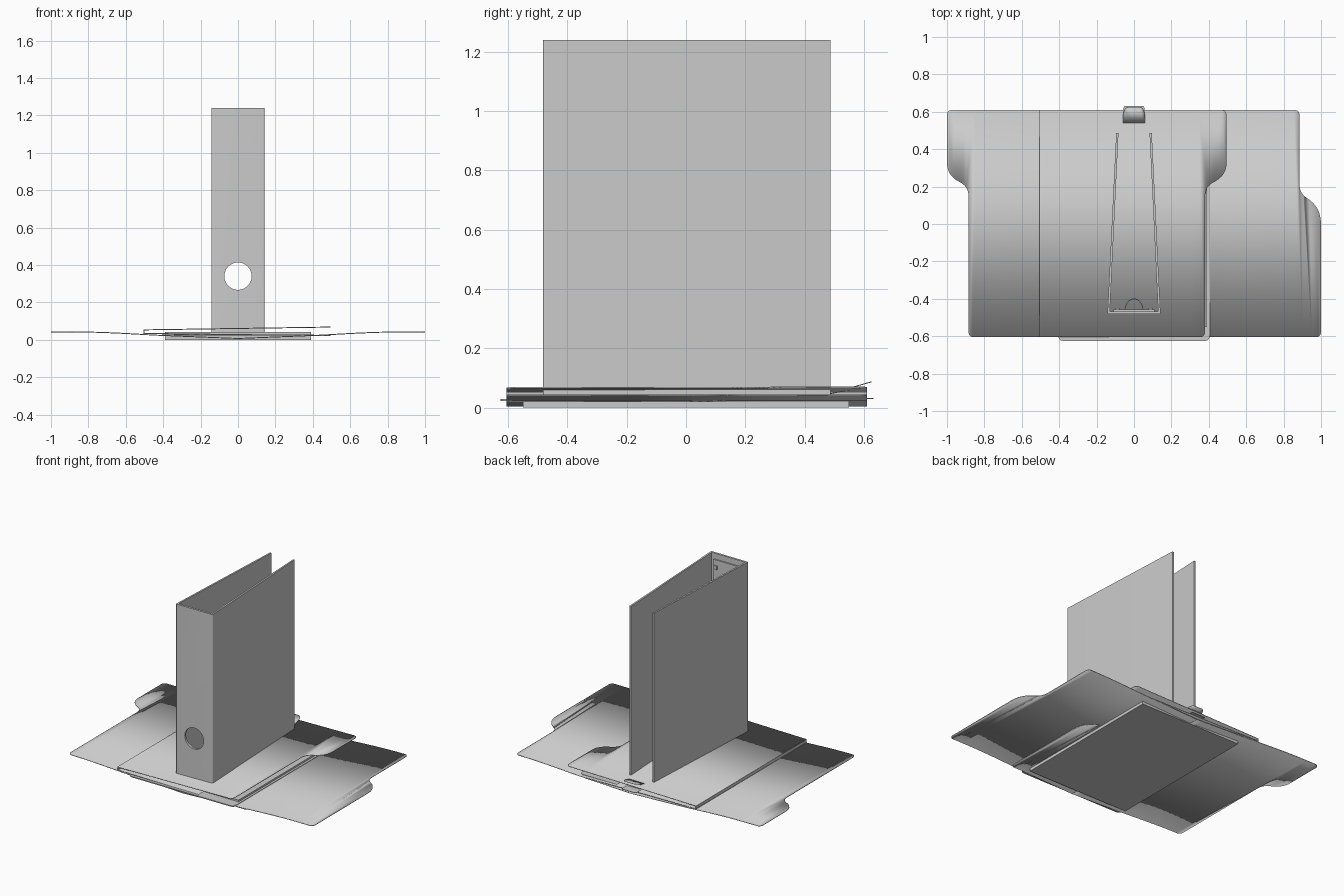
import bpy, bmesh, math
from mathutils import Vector

cube = bpy.data.objects.get("Cube")
if cube:
    bpy.data.objects.remove(cube)

grey = bpy.data.materials.new("plain_grey")
grey.use_nodes = True
GREY = (0.6, 0.6, 0.6, 1)
grey.diffuse_color = GREY
grey.node_tree.nodes["Principled BSDF"].inputs["Base Color"].default_value = GREY


def fillet(points, steps=6):
    """Round each (x, y, radius) corner of a closed outline."""
    out = []
    for i, (x, y, r) in enumerate(points):
        p = Vector((x, y))
        if not r:
            out.append(p)
            continue
        a = Vector(points[i - 1][:2]) - p
        b = Vector(points[(i + 1) % len(points)][:2]) - p
        a, b = p + a.normalized() * r, p + b.normalized() * r
        for k in range(steps + 1):
            t = k / steps
            out.append(a * (1 - t) ** 2 + p * 2 * t * (1 - t) + b * t * t)
    return out


def finish(bm, name):
    bmesh.ops.recalc_face_normals(bm, faces=bm.faces)
    mesh = bpy.data.meshes.new(name)
    bm.to_mesh(mesh)
    bm.free()
    mesh.materials.append(grey)
    obj = bpy.data.objects.new(name, mesh)
    bpy.context.collection.objects.link(obj)
    bpy.ops.object.select_all(action='DESELECT')
    bpy.context.view_layer.objects.active = obj
    obj.select_set(True)
    bpy.ops.object.shade_smooth_by_angle(angle=math.radians(30))
    return obj


def prism(name, outline, z0, z1):
    bm = bmesh.new()
    face = bm.faces.new([bm.verts.new((p[0], p[1], z0)) for p in outline])
    new = bmesh.ops.extrude_face_region(bm, geom=[face])["geom"]
    verts = [v for v in new if isinstance(v, bmesh.types.BMVert)]
    bmesh.ops.translate(bm, verts=verts, vec=(0, 0, z1 - z0))
    return finish(bm, name)


def box(name, x0, x1, y0, y1, z0, z1, r=0):
    pts = [(x0, y0, r), (x1, y0, r), (x1, y1, r), (x0, y1, r)]
    return prism(name, fillet(pts), z0, z1)


def sheet(name, outline, height, thick=0.005):
    """Flat card outline, bent so that z follows height(x, y)."""
    bm = bmesh.new()
    bm.faces.new([bm.verts.new((p[0], p[1], 0)) for p in outline])
    for i in range(-19, 20):
        geom = bm.verts[:] + bm.edges[:] + bm.faces[:]
        bmesh.ops.bisect_plane(bm, geom=geom, plane_co=(i / 20 + 0.001, 0, 0), plane_no=(1, 0, 0))
    for v in bm.verts:
        v.co.z = height(v.co.x, v.co.y)
    obj = finish(bm, name)
    mod = obj.modifiers.new("thickness", 'SOLIDIFY')
    mod.thickness = thick
    mod.offset = 0
    return obj


# Folder halves: one has its tab at the back, the other at the front
FRONT, BACK, TAB, EDGE = -0.605, 0.61, 1.0, 0.885
back_tab = [(0, FRONT, 0), (EDGE, FRONT, 0.03), (EDGE, 0.2, 0.05),
            (TAB, 0.26, 0.07), (TAB, BACK, 0.03), (0, BACK, 0)]
front_tab = [(0, FRONT, 0), (TAB, FRONT, 0.03), (TAB, 0.1, 0.1),
             (EDGE, 0.16, 0.05), (EDGE, BACK, 0.03), (0, BACK, 0)]


def open_height(x, y):
    t = min(abs(x) / 0.88, 1)
    return 0.007 + 0.035 * t * t * (3 - 2 * t) if t > 0.5 else 0.007 + 0.035 * t


# Open folder lying at the bottom
left_half = [(-x, y, r) for x, y, r in back_tab]
sheet("open_folder", fillet(front_tab + left_half[::-1])[:], open_height)

# Closed folder on top: lower leaf, cover and fold
shift = lambda half: [(x - 0.505, y, r) for x, y, r in half]
sheet("closed_folder_lower_leaf", fillet(shift(front_tab)),
      lambda x, y: 0.034 - 0.012 * (x + 0.505))
sheet("closed_folder_cover", fillet(shift(back_tab)),
      lambda x, y: 0.053 + 0.015 * (x + 0.505))
box("closed_folder_fold", -0.505, -0.499, FRONT, BACK, 0.032, 0.055)

# Paper stack and the loose card
box("paper_stack", -0.39, 0.39, -0.55, 0.55, 0.0, 0.041)
box("loose_card", -0.405, 0.405, -0.625, 0.59, 0.022, 0.029, 0.03)

# Binder: spine and two covers that lean together at the back
binder = prism("binder_case", fillet([
    (-0.095, 0.487, 0), (-0.142, -0.482, 0.008), (0.142, -0.482, 0.008), (0.095, 0.487, 0),
    (0.083, 0.487, 0), (0.129, -0.467, 0), (-0.129, -0.467, 0), (-0.083, 0.487, 0)]), 0.042, 1.24)

# Finger hole in the spine
bm = bmesh.new()
bmesh.ops.create_cone(bm, cap_ends=True, segments=48, radius1=0.073, radius2=0.073, depth=0.1)
cutter = finish(bm, "hole_cutter")
cutter.rotation_euler.x = math.pi / 2
cutter.location = (0, -0.475, 0.34)
cutter.hide_render = True
cut = binder.modifiers.new("finger_hole", 'BOOLEAN')
cut.object = cutter
cut.solver = 'EXACT'
bpy.context.view_layer.update()
bpy.context.view_layer.objects.active = binder
bpy.ops.object.modifier_apply(modifier=cut.name)
bpy.data.objects.remove(cutter)

# Ring mechanism inside the spine
box("ring_plate", -0.11, 0.11, -0.468, -0.458, 0.45, 1.2)
for side in (-1, 1):
    for z in (0.5, 1.15):
        box("plate_rivet", side * 0.09 - 0.012, side * 0.09 + 0.012, -0.459, -0.448, z - 0.012, z + 0.012)
arch = [math.pi * i / 16 for i in range(17)]
outer = [(0.05 * math.cos(a), -0.46 + 0.062 * math.sin(a)) for a in arch]
inner = [(0.045 * math.cos(a), -0.46 + 0.057 * math.sin(a)) for a in arch]
for z in (0.7, 0.95):
    prism("binder_ring", outer + inner[::-1], z, z + 0.008)

# Small clip gripping the back edge
sheet("clip_upper_lever", fillet([(-0.058, 0.54, 0), (0.058, 0.54, 0), (0.058, 0.6, 0.02),
      (0.04, 0.625, 0.01), (-0.04, 0.625, 0.01), (-0.058, 0.6, 0.02)]),
      lambda x, y: 0.063 + 0.28 * (y - 0.54), 0.003)
sheet("clip_lower_lever", fillet([(-0.055, 0.46, 0), (0.055, 0.46, 0),
      (0.055, 0.57, 0.02), (-0.055, 0.57, 0.02)]),
      lambda x, y: 0.042 + 0.2 * (y - 0.46), 0.003)
box("clip_tongue", -0.055, 0.055, 0.57, 0.632, 0.029, 0.032, 0.012)
